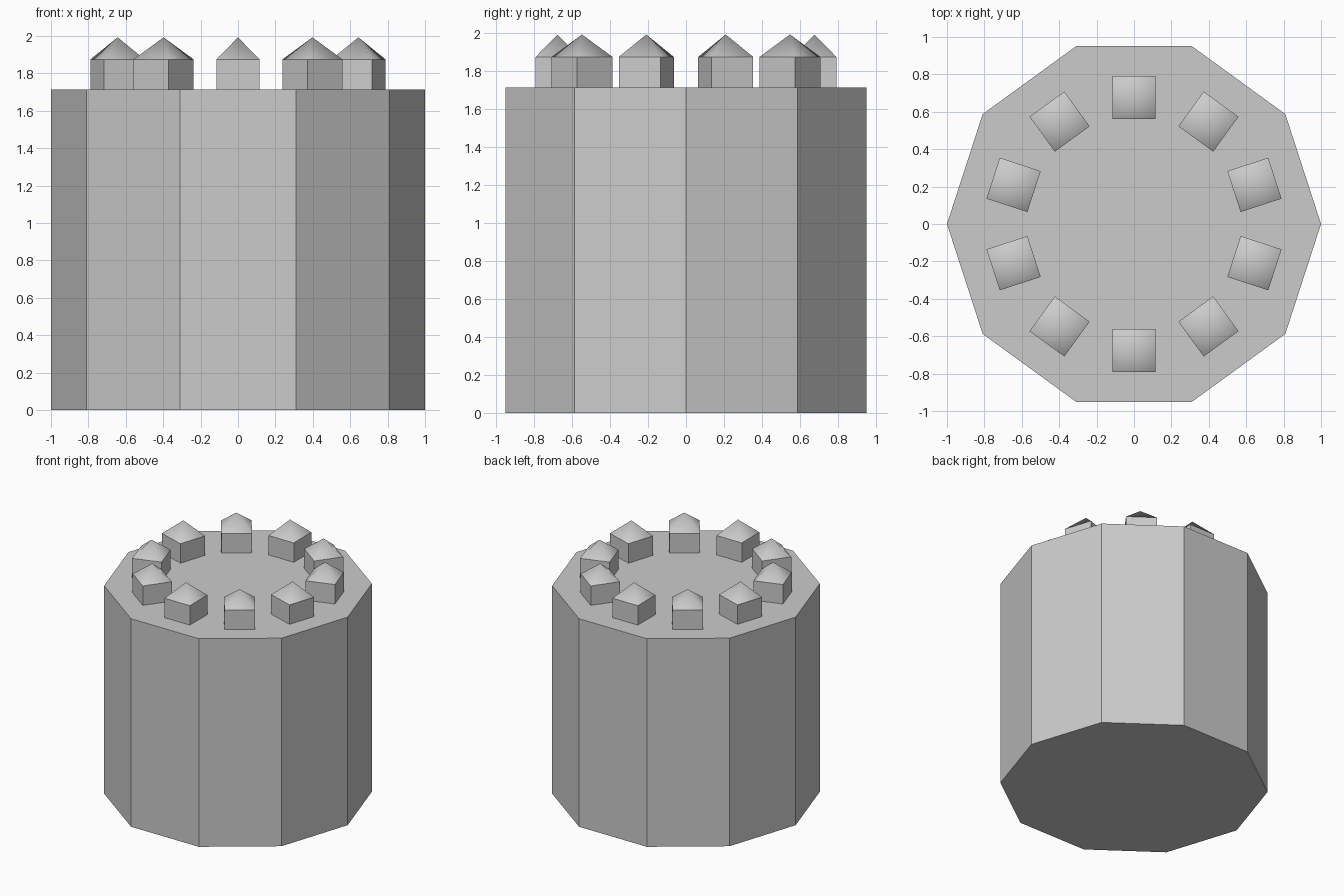
import bpy, bmesh
from math import cos, sin, tau

if "Cube" in bpy.data.objects:
    bpy.data.objects.remove(bpy.data.objects["Cube"])

SIDES = 10
WALL_TOP = 1.715
MERLON_R = 0.677      # distance of merlon centres from the axis
MERLON_HALF = 0.115
EAVE_H = 0.16
PEAK_H = 0.278


def make_mesh(name, bm):
    bmesh.ops.recalc_face_normals(bm, faces=bm.faces)
    mesh = bpy.data.meshes.new(name)
    bm.to_mesh(mesh)
    bm.free()
    return mesh


def add_object(name, mesh):
    obj = bpy.data.objects.new(name, mesh)
    bpy.context.collection.objects.link(obj)
    return obj


def extrude_up(bm, outline, height):
    """Extrude a closed outline from z = 0; returns the top face."""
    base = bm.faces.new([bm.verts.new((x, y, 0)) for x, y in outline])
    top = bmesh.ops.extrude_face_region(bm, geom=[base], use_keep_orig=True)["geom"]
    bmesh.ops.translate(bm, vec=(0, 0, height),
                        verts=[v for v in top if isinstance(v, bmesh.types.BMVert)])
    return next(f for f in top if isinstance(f, bmesh.types.BMFace))


# Ten-sided tower body, corners on the x axis
bm = bmesh.new()
extrude_up(bm, [(cos(tau * i / SIDES), sin(tau * i / SIDES)) for i in range(SIDES)], WALL_TOP)
add_object("tower_body", make_mesh("tower_body", bm))

# Merlon: square block with a smooth-shaded pyramid cap and sharp eaves
bm = bmesh.new()
h = MERLON_HALF
cap = extrude_up(bm, [(-h, -h), (h, -h), (h, h), (-h, h)], EAVE_H)
for edge in cap.edges:
    edge.smooth = False
roof = bmesh.ops.poke(bm, faces=[cap])
roof["verts"][0].co.z = PEAK_H
for face in roof["faces"]:
    face.smooth = True
merlon_mesh = make_mesh("merlon", bm)

# Ring of merlons, one above the middle of each wall
for i in range(SIDES):
    a = tau * (i + 0.5) / SIDES
    merlon = add_object(f"merlon_{i + 1}", merlon_mesh)
    merlon.location = (MERLON_R * cos(a), MERLON_R * sin(a), WALL_TOP)
    merlon.rotation_euler.z = a
